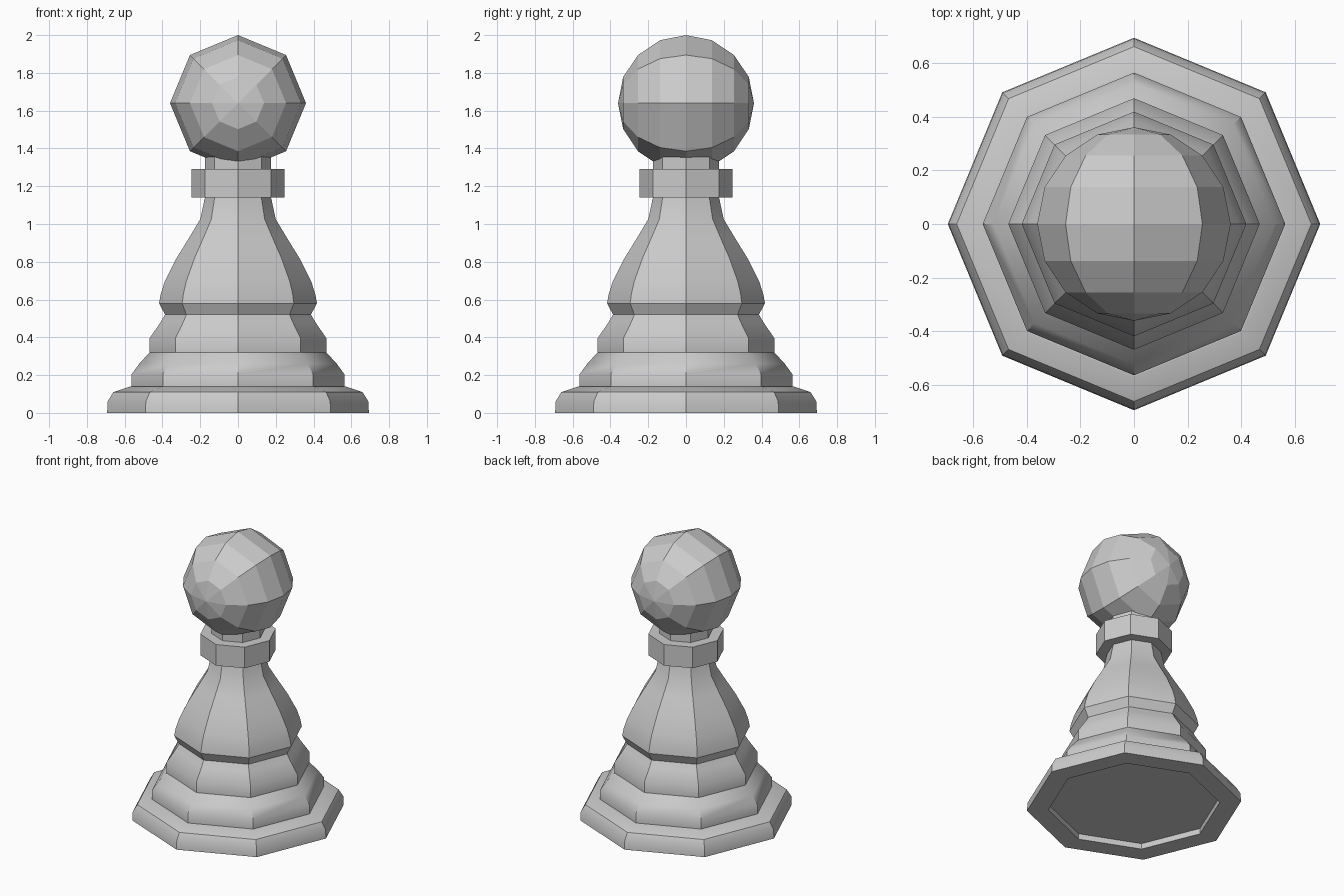
import bpy, bmesh, math
from mathutils import Matrix

if "Cube" in bpy.data.objects:
    bpy.data.objects.remove(bpy.data.objects["Cube"])

SIDES = 8


def finish(name, bm, smooth_angle=None):
    bmesh.ops.recalc_face_normals(bm, faces=bm.faces)
    mesh = bpy.data.meshes.new(name)
    bm.to_mesh(mesh)
    bm.free()
    obj = bpy.data.objects.new(name, mesh)
    bpy.context.collection.objects.link(obj)
    if smooth_angle:
        bpy.ops.object.select_all(action='DESELECT')
        obj.select_set(True)
        bpy.context.view_layer.objects.active = obj
        bpy.ops.object.shade_smooth_by_angle(angle=math.radians(smooth_angle))
    return obj


def turned(name, profile, smooth_angle=None):
    """Eight-sided turned solid from (radius, height) points, capped at both ends."""
    bm = bmesh.new()
    rings = []
    for r, z in profile:
        angles = [2 * math.pi * i / SIDES for i in range(SIDES)]
        rings.append([bm.verts.new((r * math.cos(a), r * math.sin(a), z)) for a in angles])
    for low, high in zip(rings, rings[1:]):
        for i in range(SIDES):
            j = (i + 1) % SIDES
            bm.faces.new((low[i], low[j], high[j], high[i]))
    bm.faces.new(rings[0][::-1])
    bm.faces.new(rings[-1])
    return finish(name, bm, smooth_angle)


# Foot with a shallow recess underneath, and the stepped body above it
turned("foot_and_body", [
    (0.555, 0.04), (0.555, 0.0), (0.693, 0.0), (0.69, 0.06), (0.66, 0.11), (0.57, 0.14),
    (0.563, 0.14), (0.563, 0.205), (0.523, 0.26), (0.468, 0.32),
    (0.468, 0.395), (0.41, 0.48), (0.386, 0.52),
    (0.418, 0.58), (0.409, 0.63), (0.386, 0.70), (0.325, 0.82),
    (0.26, 0.925), (0.20, 1.025), (0.175, 1.14)], 35)

# Collar and short neck
turned("collar", [(0.247, 1.14), (0.247, 1.29)])
turned("neck", [(0.175, 1.28), (0.175, 1.42)])

# Faceted ball head, poles facing front and back
bm = bmesh.new()
bmesh.ops.create_uvsphere(bm, u_segments=SIDES, v_segments=8, radius=0.36,
                          matrix=Matrix.Translation((0, 0, 1.64)) @ Matrix.Rotation(math.pi / 2, 4, 'X'))
finish("head", bm)
